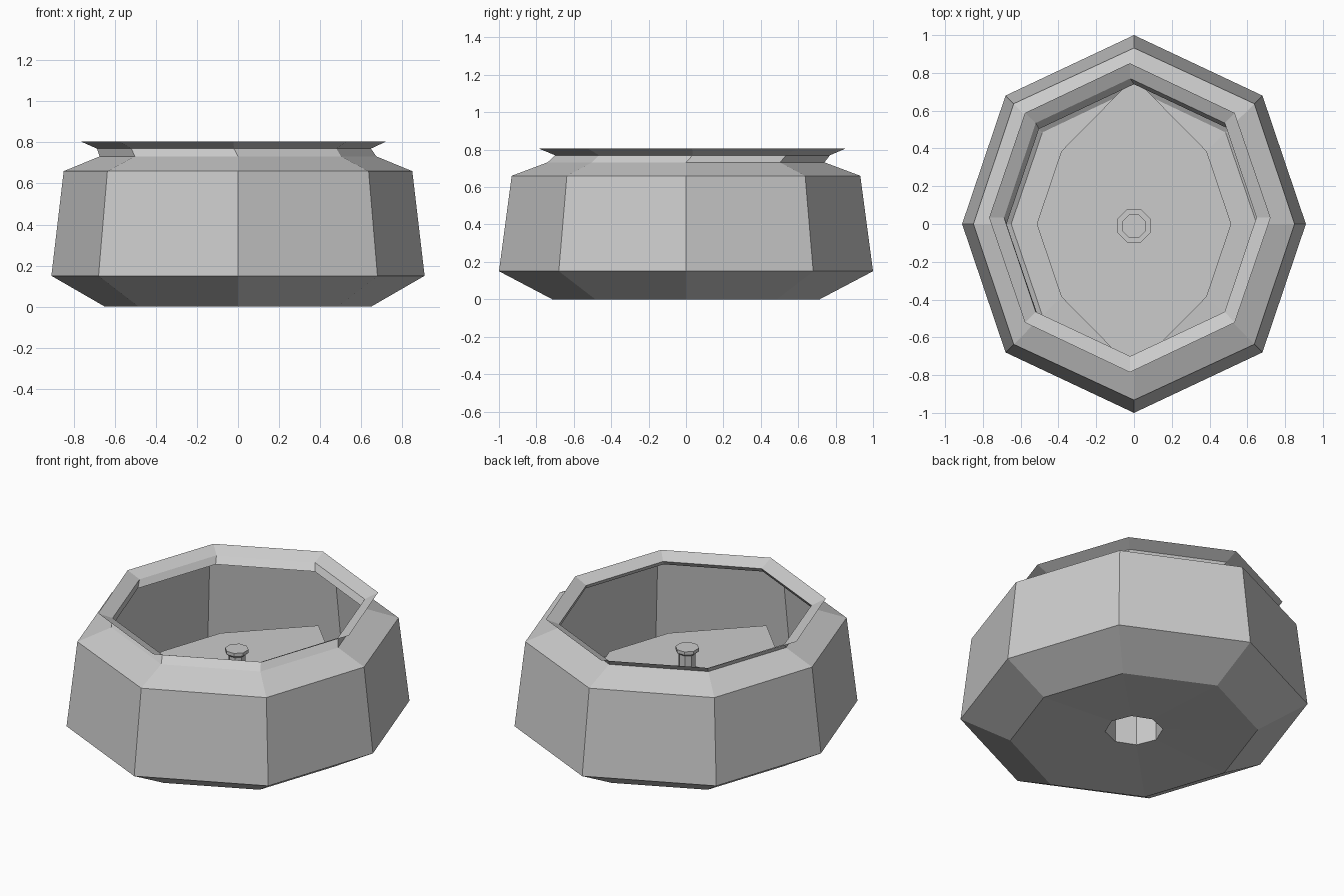
import bpy, bmesh, math

if "Cube" in bpy.data.objects:
    bpy.data.objects.remove(bpy.data.objects["Cube"])

stone = bpy.data.materials.new("grey_stone")
stone.diffuse_color = (0.6, 0.6, 0.6, 1)
stone.use_nodes = True
stone.node_tree.nodes["Principled BSDF"].inputs["Base Color"].default_value = stone.diffuse_color


def basin_ring(x, y, d, z, cx=0.0, cy=0.0):
    """Eight points: on the axes at x and y, on the diagonals at d."""
    flat = [(x, 0), (d, d), (0, y), (-d, d), (-x, 0), (-d, -d), (0, -y), (d, -d)]
    return [(cx + px, cy + py, z) for px, py in flat]


def round_ring(r, z, turn=math.pi / 8, cy=0.0):
    """Regular octagon."""
    return [(r * math.cos(turn + i * math.pi / 4),
             cy + r * math.sin(turn + i * math.pi / 4), z) for i in range(8)]


def loft(name, rings, cap_bottom=False, cap_top=False):
    """Join the rings from bottom to top with flat quads."""
    bm = bmesh.new()
    loops = [[bm.verts.new(p) for p in ring] for ring in rings]
    for low, high in zip(loops, loops[1:]):
        for i in range(8):
            j = (i + 1) % 8
            bm.faces.new((low[i], low[j], high[j], high[i]))
    if cap_bottom:
        bm.faces.new(loops[0][::-1])
    if cap_top:
        bm.faces.new(loops[-1])
    mesh = bpy.data.meshes.new(name)
    bm.to_mesh(mesh)
    bm.free()
    mesh.materials.append(stone)
    obj = bpy.data.objects.new(name, mesh)
    bpy.context.collection.objects.link(obj)
    return obj


# Open shell: recessed underside, foot, wall, shoulder, neck and flared rim
loft("basin_shell", [
    round_ring(0.16, 0.03, 0),
    basin_ring(0.65, 0.715, 0.485, 0.0),
    basin_ring(0.91, 1.0, 0.68, 0.15),
    basin_ring(0.85, 0.932, 0.637, 0.66),
    basin_ring(0.675, 0.74, 0.503, 0.732),
    basin_ring(0.668, 0.735, 0.5, 0.77, -0.02, 0.035),
    basin_ring(0.745, 0.818, 0.555, 0.805, -0.022, 0.033),
])

# Tube rising from the hole in the underside
loft("drain_tube", [round_ring(0.16, 0.03, 0), round_ring(0.16, 0.388, 0)])

# Inner floor plate, narrower than the walls
loft("floor_plate", [basin_ring(0.515, 0.775, 0.385, 0.39)], cap_top=True)

# Low collar, slim post and flared cap in the middle
loft("post_collar", [round_ring(0.095, 0.39, cy=-0.01), round_ring(0.095, 0.4, cy=-0.01)],
     cap_top=True)
loft("post", [round_ring(0.048, 0.4, cy=-0.01), round_ring(0.048, 0.52, cy=-0.01)])
loft("post_cap", [
    round_ring(0.048, 0.515, cy=-0.012),
    round_ring(0.066, 0.53, cy=-0.012),
    round_ring(0.066, 0.55, cy=-0.012),
], cap_bottom=True, cap_top=True)
